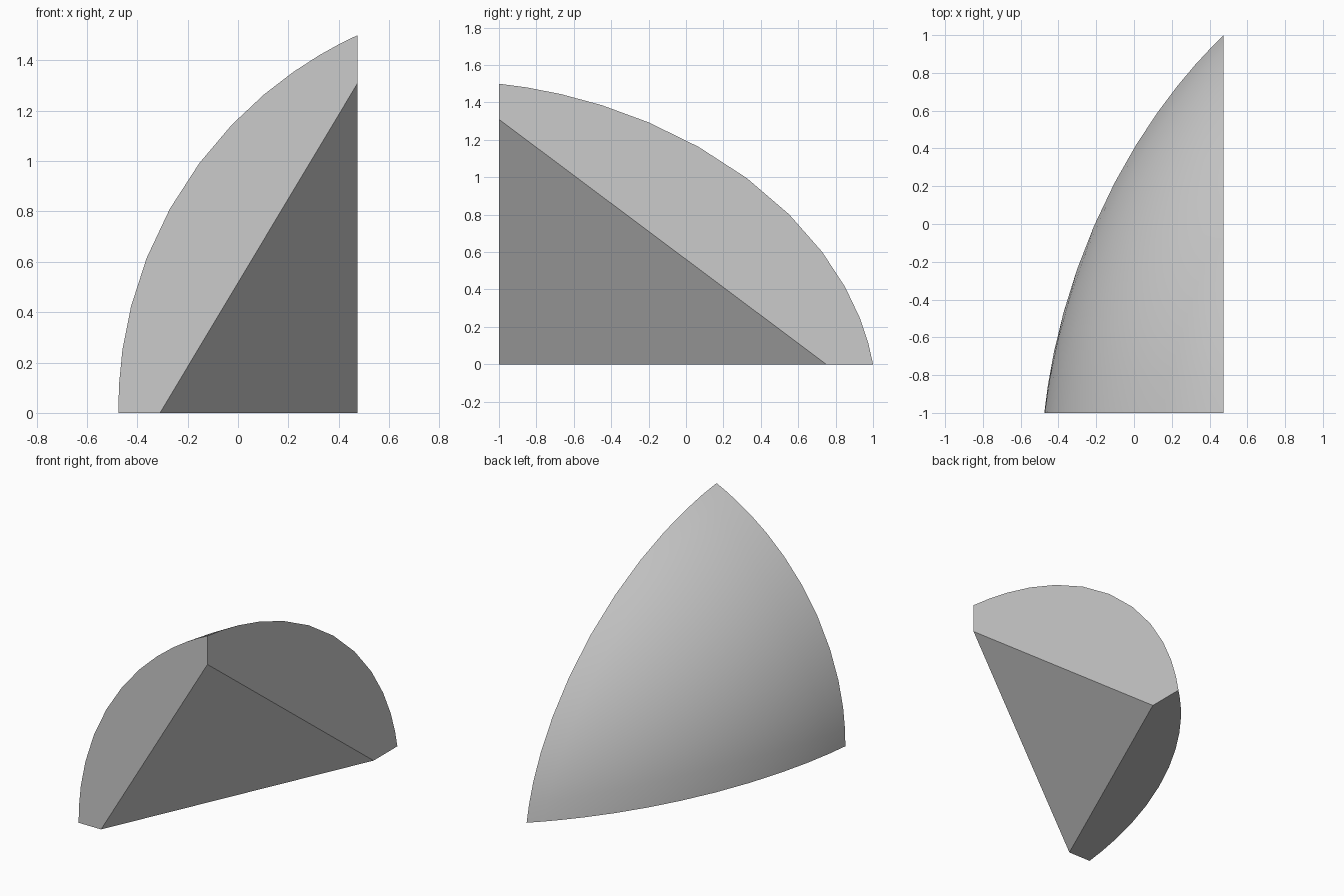
import bpy, bmesh, math

if "Cube" in bpy.data.objects:
    bpy.data.objects.remove(bpy.data.objects["Cube"])

# Shard: an ellipsoid wedge with its square corner sliced off by a flat plane
CORNER = (0.475, -1.0, 0.0)
SIZE = (-0.95, 2.0, 1.5)          # reach along each axis from the corner
INNER = (0.826, 0.875, 0.873)     # where the slice meets each axis
A, B, C, D, F = 0.41, 1.0, 1.03, 0.32, 0.29   # curvature of the outer shell
N = 12


def place(p):
    return [o + s * v for o, s, v in zip(CORNER, SIZE, p)]


def on_shell(a, b, c):
    q = A * a * a + B * b * b + C * c * c + D * a * b + F * b * c
    l = (1 - A) * a + (1 - B) * b + (1 - C) * c
    t = (-l + math.sqrt(l * l + 4 * q)) / (2 * q)
    return place((a * t, b * t, c * t))


bm = bmesh.new()

# Curved outer shell as a triangular grid
grid = {}
for i in range(N + 1):
    for j in range(N + 1 - i):
        # spread the rows evenly in angle
        w = [math.tan(k / N * math.pi / 4) for k in (i, j, N - i - j)]
        s = sum(w)
        grid[i, j] = bm.verts.new(on_shell(*[v / s for v in w]))
for i in range(N):
    for j in range(N - i):
        bm.faces.new((grid[i, j], grid[i + 1, j], grid[i, j + 1]))
        if i + j < N - 1:
            bm.faces.new((grid[i + 1, j], grid[i + 1, j + 1], grid[i, j + 1]))

# Flat slice and the three flat rims
ix, iy, iz = [bm.verts.new(place([INNER[k] if k == m else 0 for k in range(3)]))
              for m in range(3)]
bm.faces.new((ix, iy, iz))
bm.faces.new([grid[k, N - k] for k in range(N + 1)] + [ix, iy])   # base
bm.faces.new([grid[k, 0] for k in range(N + 1)] + [ix, iz])       # front
bm.faces.new([grid[0, k] for k in range(N + 1)] + [iy, iz])       # right side

bmesh.ops.recalc_face_normals(bm, faces=bm.faces)
mesh = bpy.data.meshes.new("shell_shard")
bm.to_mesh(mesh)
bm.free()
shard = bpy.data.objects.new("shell_shard", mesh)
bpy.context.collection.objects.link(shard)
bpy.context.view_layer.objects.active = shard
shard.select_set(True)
bpy.ops.object.shade_smooth_by_angle(angle=math.radians(30))
